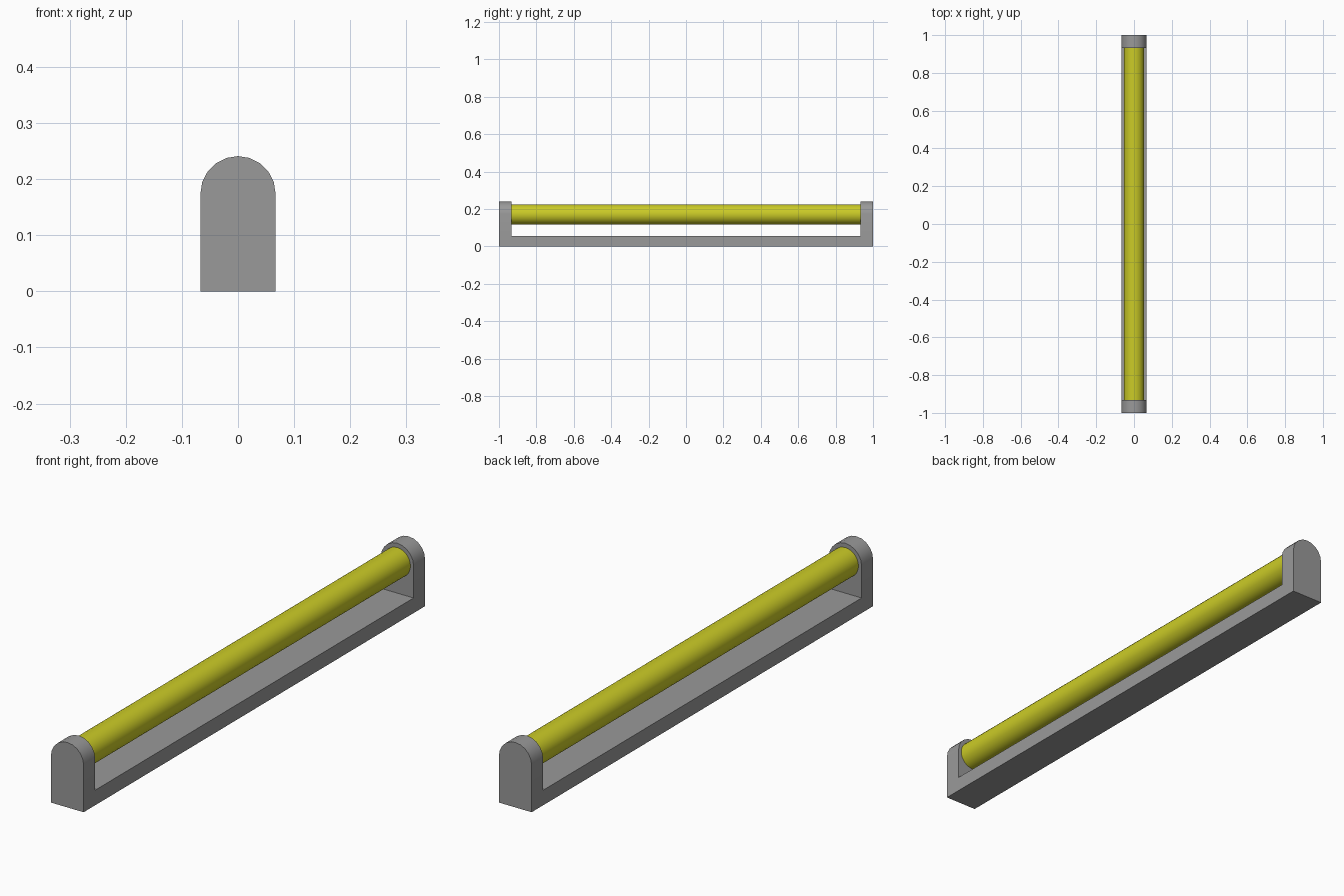
import bpy
import bmesh
from math import pi, sin, cos, radians

cube = bpy.data.objects.get("Cube")
if cube:
    bpy.data.objects.remove(cube, do_unlink=True)

HALF_W, HALF_L = 0.067, 1.0
CAP, BASE_H, AXIS_Z = 0.067, 0.056, 0.174
TUBE_R, TUBE_Z = 0.054, 0.171
ARCH_STEPS, TUBE_SIDES = 10, 32


def material(name, color):
    mat = bpy.data.materials.new(name)
    mat.use_nodes = True
    mat.diffuse_color = color
    mat.node_tree.nodes["Principled BSDF"].inputs["Base Color"].default_value = color
    return mat


def extrude_along_y(name, profile, y0, y1, mat):
    """Solid with the given x-z profile, running from y0 to y1."""
    bm = bmesh.new()
    face = bm.faces.new([bm.verts.new((x, y0, z)) for x, z in profile])
    moved = bmesh.ops.extrude_face_region(bm, geom=[face])["geom"]
    verts = [v for v in moved if isinstance(v, bmesh.types.BMVert)]
    bmesh.ops.translate(bm, verts=verts, vec=(0, y1 - y0, 0))
    bmesh.ops.recalc_face_normals(bm, faces=bm.faces)
    mesh = bpy.data.meshes.new(name)
    bm.to_mesh(mesh)
    bm.free()
    mesh.materials.append(mat)
    obj = bpy.data.objects.new(name, mesh)
    bpy.context.collection.objects.link(obj)
    bpy.ops.object.select_all(action="DESELECT")
    obj.select_set(True)
    bpy.context.view_layer.objects.active = obj
    bpy.ops.object.shade_smooth_by_angle(angle=radians(30))
    return obj


grey = material("grey_metal", (0.32, 0.32, 0.32, 1))
yellow = material("yellow_tube", (0.6, 0.6, 0.02, 1))

# Long base bar between the end caps
inner = HALF_L - CAP
bar = [(-HALF_W, 0), (HALF_W, 0), (HALF_W, BASE_H), (-HALF_W, BASE_H)]
extrude_along_y("base_bar", bar, -inner, inner, grey)

# Arched end caps
arch = [(HALF_W * cos(pi * i / ARCH_STEPS), AXIS_Z + HALF_W * sin(pi * i / ARCH_STEPS))
        for i in range(ARCH_STEPS + 1)]
cap = [(-HALF_W, 0), (HALF_W, 0)] + arch
extrude_along_y("front_end_cap", cap, -HALF_L, -inner, grey)
extrude_along_y("back_end_cap", cap, inner, HALF_L, grey)

# Round tube held between the caps
circle = [(TUBE_R * cos(2 * pi * i / TUBE_SIDES), TUBE_Z + TUBE_R * sin(2 * pi * i / TUBE_SIDES))
          for i in range(TUBE_SIDES)]
extrude_along_y("tube", circle, -inner, inner, yellow)
